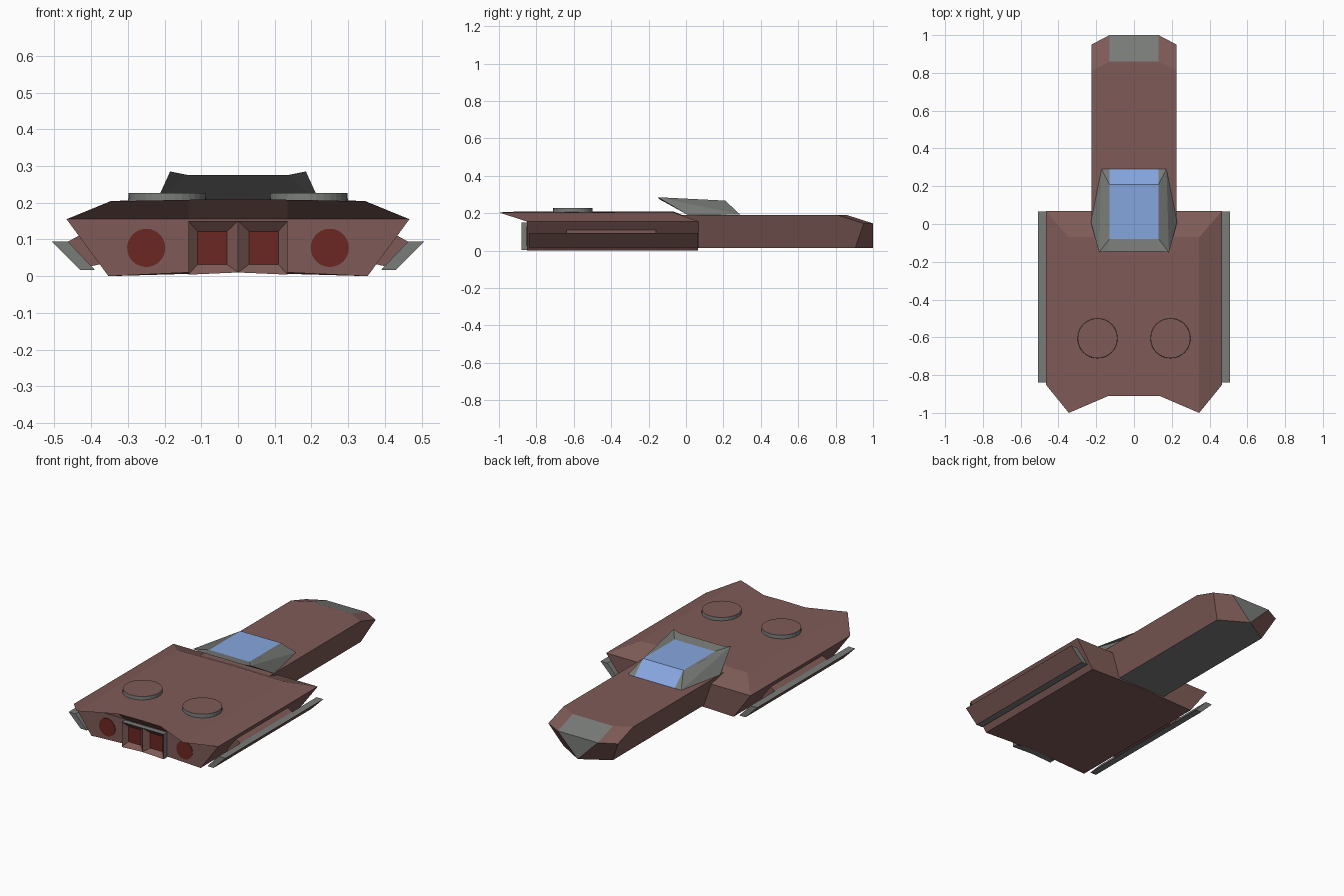
import bpy, bmesh, math
from mathutils import Matrix

if "Cube" in bpy.data.objects:
    bpy.data.objects.remove(bpy.data.objects["Cube"])


def material(name, rgb):
    m = bpy.data.materials.new(name)
    m.diffuse_color = (*rgb, 1)
    m.use_nodes = True
    m.node_tree.nodes["Principled BSDF"].inputs["Base Color"].default_value = m.diffuse_color
    return m


BROWN = material("brown_plating", (0.21, 0.105, 0.095))
GREY = material("grey_metal", (0.19, 0.2, 0.19))
BLUE = material("canopy_glass", (0.24, 0.38, 0.74))
RED = material("engine_red", (0.15, 0.02, 0.016))


def finish(name, bm, mats):
    bmesh.ops.recalc_face_normals(bm, faces=bm.faces)
    me = bpy.data.meshes.new(name)
    bm.to_mesh(me)
    bm.free()
    for m in mats:
        me.materials.append(m)
    ob = bpy.data.objects.new(name, me)
    bpy.context.collection.objects.link(ob)
    return ob


def mirrored(name, points, faces, mats):
    """Build the right half from named points, then mirror it over x = 0.
    Each face is a string of point names plus a material slot."""
    bm = bmesh.new()
    v = {k: bm.verts.new(p) for k, p in points.items()}
    for names, slot in faces:
        bm.faces.new([v[n] for n in names]).material_index = slot
    geom = bm.verts[:] + bm.edges[:] + bm.faces[:]
    bmesh.ops.mirror(bm, geom=geom, axis='X', merge_dist=0.0005)
    bmesh.ops.remove_doubles(bm, verts=bm.verts, dist=0.0005)
    return finish(name, bm, mats)


def strip(name, profile, y0, y1, slots, mats):
    """Extrude an (x, z) profile along y on both sides; slots colour each side face."""
    pts, n = {}, len(profile)
    low, high = "abcdefgh"[:n], "ABCDEFGH"[:n]
    for i, (x, z) in enumerate(profile):
        pts[low[i]] = (x, y0, z)
        pts[high[i]] = (x, y1, z)
    faces = [(low, 0), (high, 0)]
    for i in range(n):
        j = (i + 1) % n
        faces.append((low[i] + low[j] + high[j] + high[i], slots[i]))
    return mirrored(name, pts, faces, mats)


def disc(name, loc, r1, r2, depth, rot, mats, cap_slot=0):
    bm = bmesh.new()
    bmesh.ops.create_cone(bm, cap_ends=True, segments=32, radius1=r1, radius2=r2,
                          depth=depth, matrix=Matrix.Translation(loc) @ rot)
    for f in bm.faces:
        if len(f.verts) > 4:
            f.material_index = cap_slot
    return finish(name, bm, mats)


# Wide rear hull with bevelled top and notched overhang
mirrored("main_hull", {
    'a': (0, -0.91, 0.21), 'b': (0.135, -0.91, 0.208), 'c': (0.345, -1, 0.204),
    'd': (0.345, -0.07, 0.205), 'e': (0, -0.07, 0.21),
    'f': (0.467, -0.85, 0.155), 'g': (0.467, 0.07, 0.155), 'h': (0, 0.07, 0.155),
    'i': (0, -0.85, 0.155), 'j': (0.135, -0.85, 0.155),
    'k': (0, -0.85, 0.01), 'l': (0.135, -0.85, 0.01), 'm': (0.353, -0.85, 0),
    'n': (0.353, 0.065, 0), 'o': (0, 0.065, 0.01),
}, [("abcde", 0), ("cfgd", 0), ("dghe", 0), ("abji", 0), ("bcfj", 0),
    ("jfml", 0), ("ijlk", 0), ("fgnm", 0), ("ghon", 0), ("klmno", 0)], [BROWN])

# Long forward neck with grey nose patch and underside
mirrored("forward_neck", {
    'a': (0, -0.1, 0.19), 'b': (0.225, -0.1, 0.19), 'c': (0.225, 0.81, 0.19),
    'd': (0.13, 0.86, 0.19), 'e': (0, 0.86, 0.19), 'f': (0.225, 0.95, 0.145),
    'g': (0.13, 1, 0.145), 'h': (0, 1, 0.145), 'i': (0, 1, 0.015),
    'j': (0.16, 0.905, 0.015), 'k': (0.16, -0.1, 0.015), 'l': (0, -0.1, 0.015),
}, [("abcde", 0), ("edgh", 1), ("dcfg", 0), ("bcfjk", 0), ("gfji", 0),
    ("hgi", 1), ("ijkl", 1), ("abkl", 0)], [BROWN, GREY])

# Canopy: blue glass with a flared, backward-leaning cowl
mirrored("canopy", {
    'a': (0, 0.29, 0.192), 'b': (0.13, 0.29, 0.192), 'c': (0, 0.21, 0.267),
    'd': (0.13, 0.21, 0.267), 'e': (0, -0.08, 0.267), 'f': (0.13, -0.08, 0.267),
    'g': (0, -0.145, 0.276), 'h': (0.14, -0.145, 0.276), 'i': (0.185, -0.15, 0.285),
    'j': (0.172, 0.29, 0.192), 'k': (0.228, 0.01, 0.19), 'l': (0, 0.01, 0.19),
}, [("abdc", 0), ("cdfe", 0), ("efhg", 1), ("fih", 1), ("bjd", 1), ("djif", 1),
    ("ijk", 1), ("ghkl", 1), ("hik", 1), ("abjkl", 1)], [BLUE, GREY])

# Twin square nozzles with sloped recesses
mirrored("square_nozzles", {
    'a': (0, -0.88, 0.01), 'b': (0.135, -0.88, 0.004), 'c': (0.135, -0.88, 0.15),
    'd': (0, -0.88, 0.15), 'e': (0.03, -0.855, 0.032), 'f': (0.11, -0.855, 0.032),
    'g': (0.11, -0.855, 0.122), 'h': (0.03, -0.855, 0.122),
    'i': (0, -0.845, 0.01), 'j': (0.135, -0.845, 0.004),
    'k': (0.135, -0.845, 0.15), 'l': (0, -0.845, 0.15),
}, [("abfe", 0), ("bcgf", 0), ("cdhg", 0), ("daeh", 0), ("efgh", 2),
    ("abji", 1), ("bckj", 1), ("cdlk", 1)], [BROWN, GREY, RED])

# Side rails and the brackets joining them to the hull
strip("side_rails", [(0.507, 0.094), (0.463, 0.094), (0.39, 0.017), (0.43, 0.017)],
      -0.84, 0.065, [0, 0, 0, 1], [GREY, BROWN])
strip("rail_brackets", [(0.425, 0.115), (0.465, 0.093), (0.40, 0.027), (0.365, 0.035)],
      -0.64, -0.16, [0, 0, 0, 0], [BROWN])

# Round engines at the rear and low turret drums on the deck
to_rear = Matrix.Rotation(math.pi / 2, 4, 'X')
for side, s in (("left", -1), ("right", 1)):
    disc(side + "_round_engine", (s * 0.25, -0.85, 0.077), 0.052, 0.052, 0.006,
         to_rear, [RED])
    disc(side + "_deck_drum", (s * 0.193, -0.605, 0.211), 0.107, 0.105, 0.032,
         Matrix(), [GREY, BROWN], cap_slot=1)
